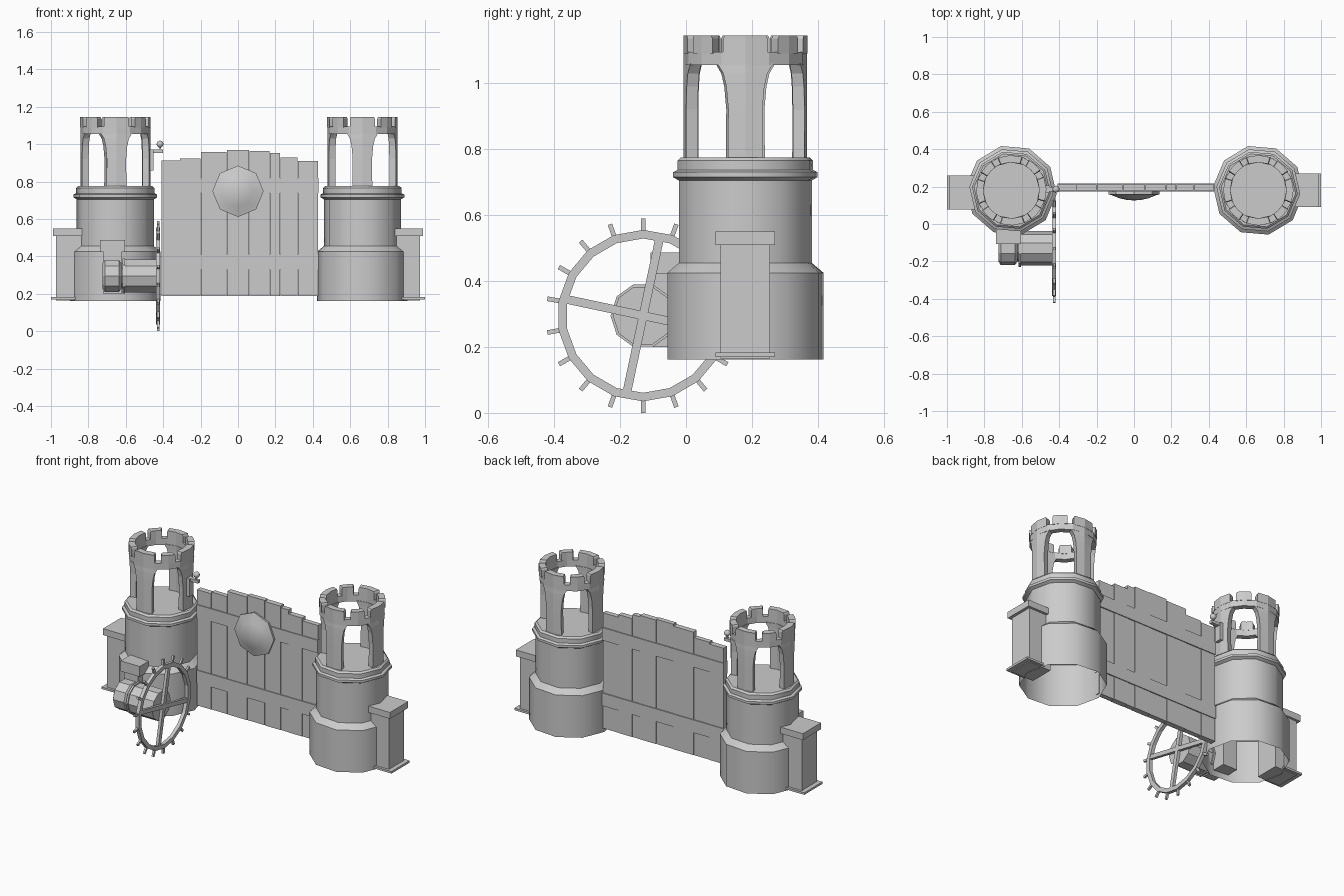
import bpy, bmesh
from math import radians, cos, sin, pi
from mathutils import Matrix, Vector

if "Cube" in bpy.data.objects:
    bpy.data.objects.remove(bpy.data.objects["Cube"], do_unlink=True)

stone = bpy.data.materials.new("stone_grey")
stone.use_nodes = True
GREY = (0.6, 0.6, 0.6, 1)
stone.diffuse_color = GREY
stone.node_tree.nodes["Principled BSDF"].inputs["Base Color"].default_value = GREY


def finish(name, bm, smooth=0):
    """Turn a bmesh into a named object with the shared material."""
    bmesh.ops.remove_doubles(bm, verts=bm.verts, dist=0.0002)
    bmesh.ops.recalc_face_normals(bm, faces=bm.faces)
    mesh = bpy.data.meshes.new(name)
    bm.to_mesh(mesh)
    bm.free()
    mesh.materials.append(stone)
    obj = bpy.data.objects.new(name, mesh)
    bpy.context.collection.objects.link(obj)
    if smooth:
        bpy.ops.object.select_all(action='DESELECT')
        obj.select_set(True)
        bpy.context.view_layer.objects.active = obj
        bpy.ops.object.shade_smooth_by_angle(angle=radians(smooth))
    return obj


def add_box(bm, x, y, z, mat=Matrix()):
    """Box from three (min, max) ranges."""
    v = [bm.verts.new(mat @ Vector(p)) for h in z for p in (
        (x[0], y[0], h), (x[1], y[0], h), (x[1], y[1], h), (x[0], y[1], h))]
    bm.faces.new(v[:4])
    bm.faces.new(v[4:])
    for i in range(4):
        j = (i + 1) % 4
        bm.faces.new((v[i], v[j], v[j + 4], v[i + 4]))


def box(name, x, y, z):
    bm = bmesh.new()
    add_box(bm, x, y, z)
    return finish(name, bm)


def add_lathe(bm, profile, sides, turn=0.0, mat=Matrix(), closed=False):
    """Spin (radius, height) points into a faceted solid or a closed ring."""
    rows = []
    for r, h in profile:
        angles = [turn + 2 * pi * k / sides for k in range(sides)]
        rows.append([bm.verts.new(mat @ Vector((r * cos(a), r * sin(a), h))) for a in angles])
    pairs = list(zip(rows, rows[1:]))
    if closed:
        pairs.append((rows[-1], rows[0]))
    for low, high in pairs:
        for k in range(sides):
            j = (k + 1) % sides
            bm.faces.new((low[k], low[j], high[j], high[k]))


def add_arc(bm, sections, r_in, r_out, turn, mat):
    """Curved upright wall lofted through (height, half angle) sections."""
    loops = []
    for h, half in sections:
        outer = [(r_out, s) for s in (-1, 0, 1)]
        inner = [(r_in, s) for s in (1, 0, -1)]
        loops.append([bm.verts.new(mat @ Vector((
            r * cos(turn + s * radians(half)), r * sin(turn + s * radians(half)), h)))
            for r, s in outer + inner])
    for low, high in zip(loops, loops[1:]):
        for k in range(6):
            j = (k + 1) % 6
            bm.faces.new((low[k], low[j], high[j], high[k]))
    for cap in (loops[0], loops[-1]):
        bm.faces.new((cap[0], cap[1], cap[4], cap[5]))
        bm.faces.new((cap[1], cap[2], cap[3], cap[4]))


# Towers: hollow ten-sided body, open arcade, merlons and an outer buttress
BODY = [(.243, .162), (.243, .425), (.207, .455), (.207, .705), (.225, .715),
        (.225, .73), (.211, .737), (.211, .765), (.2, .775), (0, .775)]
PILLAR = [(.77, 16.5), (.92, 16), (.99, 18), (1.03, 21), (1.06, 27)]
TOWER_Y = .18


def tower(side, cx, pillar_turn, buttress_y):
    mat = Matrix.Translation((cx, TOWER_Y, 0))
    bm = bmesh.new()
    add_lathe(bm, BODY, 10, radians(-5), mat)
    finish(side + "_tower_body", bm, smooth=38)

    pillars, merlons, ring = bmesh.new(), bmesh.new(), bmesh.new()
    for k in range(4):
        a = radians(pillar_turn + 90 * k)
        add_arc(pillars, PILLAR, .15, .187, a, mat)
        for angle, half in ((a, 21), (a + pi / 4, 13)):
            add_arc(merlons, [(1.09, half), (1.135, half), (1.145, half - 1.5)],
                    .15, .188, angle, mat)
    finish(side + "_tower_pillars", pillars)
    finish(side + "_tower_merlons", merlons)
    add_lathe(ring, [(.152, 1.055), (.187, 1.055), (.187, 1.095), (.152, 1.095)],
              16, radians(pillar_turn), mat, closed=True)
    finish(side + "_tower_ring", ring)

    def span(a, b):
        s = 1 if cx > 0 else -1
        return tuple(sorted((s * a, s * b)))
    c = buttress_y
    box(side + "_buttress", span(.82, .972), (c - .075, c + .075), (.165, .515))
    box(side + "_buttress_cap", span(.82, .99), (c - .09, c + .09), (.51, .55))
    box(side + "_buttress_foot", span(.87, 1.0), (c - .09, c + .09), (.17, .183))


tower("left", .665, 0, .18)
tower("right", -.656, 2, .168)

# Gate: upright planks with uneven tops, and two shallow battens
gate = bmesh.new()
EDGES = [-.41, -.31, -.2, -.06, .06, .17, .225, .32, .43]
TOPS = [.912, .922, .957, .968, .963, .953, .928, .91]
for i, top in enumerate(TOPS):
    off = .002 * (i % 2)
    add_box(gate, (EDGES[i] + .001, EDGES[i + 1] - .001), (.178 + off, .212 - off), (.187, top))
finish("gate_planks", gate)
for name, low in (("upper", .74), ("lower", .33)):
    box(name + "_batten", (-.41, .43), (.173, .217), (low, low + .08))

# Domed shield on the gate
bm = bmesh.new()
DOME = [(0, 0), (.135, 0), (.137, .014), (.116, .02), (.08, .035), (.04, .044), (0, .047)]
add_lathe(bm, DOME, 8, 0, Matrix.Translation((0, .173, .748)) @ Matrix.Rotation(pi / 2, 4, 'X'))
finish("gate_shield", bm, smooth=30)

# Spiked wheel with crossed spokes
hub = Matrix.Translation((-.427, -.13, .295))
to_x = Matrix.Rotation(pi / 2, 4, 'Y')
bm = bmesh.new()
add_lathe(bm, [(.234, -.011), (.26, -.011), (.26, .011), (.234, .011)], 18, 0, hub @ to_x, closed=True)
finish("wheel_rim", bm)
spikes = bmesh.new()
for k in range(18):
    add_box(spikes, (-.006, .006), (-.007, .007), (.25, .295),
            hub @ Matrix.Rotation(2 * pi * k / 18, 4, 'X'))
finish("wheel_spikes", spikes)
spokes = bmesh.new()
for turn in (-12, 78):
    add_box(spokes, (-.009, .009), (-.013, .013), (-.242, .242),
            hub @ Matrix.Rotation(radians(turn), 4, 'X'))
finish("wheel_spokes", spokes)

# Winch behind the wheel: drum, flange and bearing along x
bm = bmesh.new()
DRUM = [(0, -.298), (.07, -.298), (.09, -.285), (.09, -.21), (.07, -.195), (.07, -.19),
        (.099, -.19), (.099, -.178), (.092, -.178), (.092, -.012), (0, -.012)]
add_lathe(bm, DRUM, 10, pi / 10, hub @ to_x)
finish("winch_drum", bm)

# Winch housing against the right tower
box("winch_post", (-.72, -.622), (-.1, .03), (.2, .43))
box("winch_post_cap", (-.738, -.605), (-.108, .03), (.422, .487))

# Bracket and ball beside the right tower
box("bracket_plate", (-.478, -.452), (.165, .205), (.86, .97))
box("bracket_arm", (-.475, -.4), (.175, .197), (.952, .97))
box("bracket_pin", (-.421, -.413), (.182, .19), (.965, .99))
bm = bmesh.new()
bmesh.ops.create_icosphere(bm, subdivisions=2, radius=.019,
                           matrix=Matrix.Translation((-.417, .186, 1.0)))
finish("bracket_ball", bm, smooth=40)
